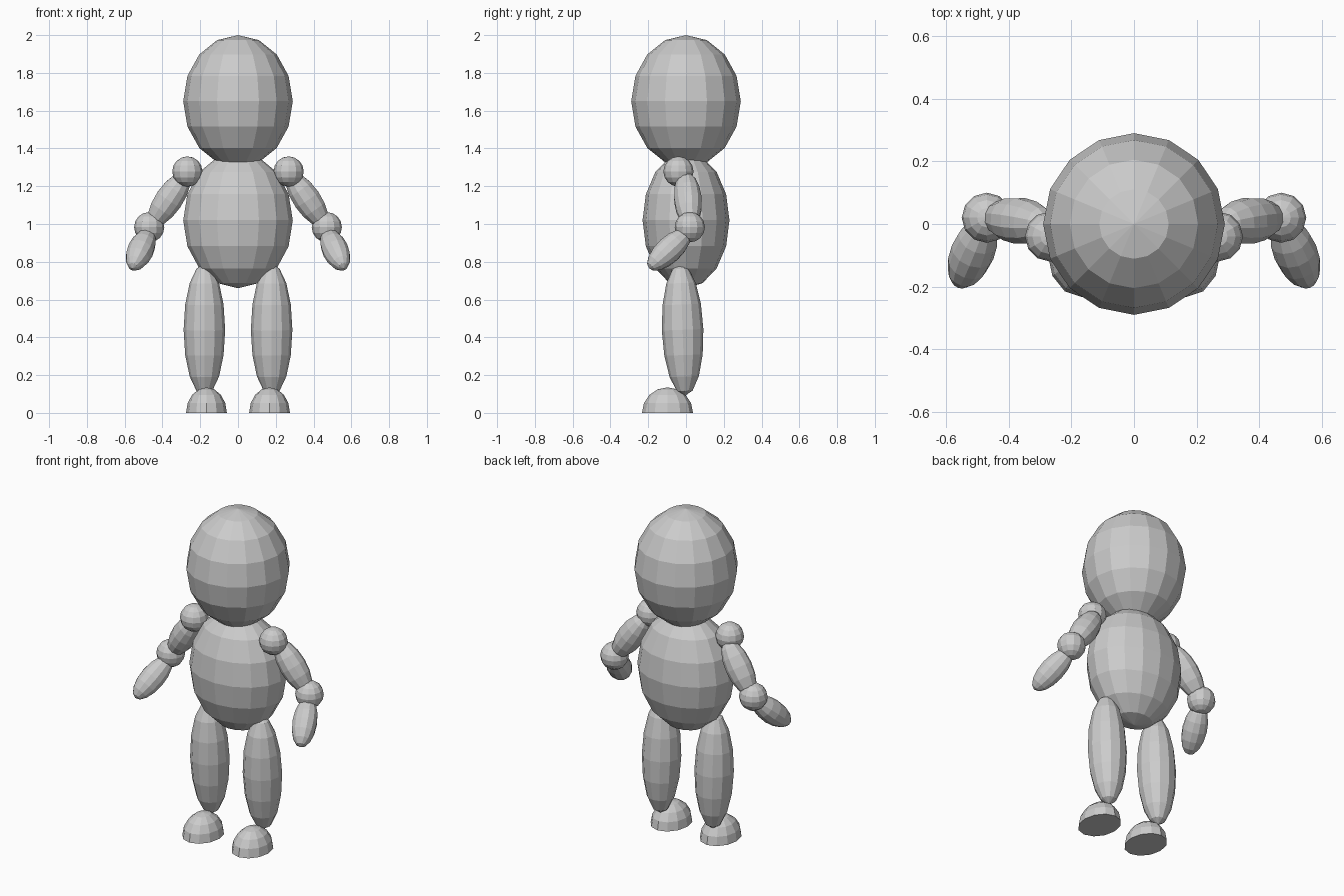
import bpy, bmesh
from mathutils import Vector, Matrix

if "Cube" in bpy.data.objects:
    bpy.data.objects.remove(bpy.data.objects["Cube"])

grey = bpy.data.materials.new("plain grey")
grey.diffuse_color = (0.6, 0.6, 0.6, 1)
grey.use_nodes = True
grey.node_tree.nodes["Principled BSDF"].inputs["Base Color"].default_value = grey.diffuse_color


def ellipsoid(name, centre, radii, axis=(0, 0, 1), segments=12, rings=8, half=False):
    """Low-poly ellipsoid whose long (local z) axis points along axis."""
    bm = bmesh.new()
    bmesh.ops.create_uvsphere(bm, u_segments=segments, v_segments=rings, radius=1)
    if half:  # keep the upper dome and close its flat underside
        geom = bm.verts[:] + bm.edges[:] + bm.faces[:]
        bmesh.ops.bisect_plane(bm, geom=geom, plane_co=(0, 0, 0),
                               plane_no=(0, 0, 1), clear_inner=True)
        bmesh.ops.holes_fill(bm, edges=[e for e in bm.edges if e.is_boundary])
        bmesh.ops.recalc_face_normals(bm, faces=bm.faces[:])
    turn = Vector((0, 0, 1)).rotation_difference(Vector(axis)).to_matrix().to_4x4()
    bm.transform(Matrix.Translation(centre) @ turn @ Matrix.Diagonal((*radii, 1)))
    mesh = bpy.data.meshes.new(name)
    bm.to_mesh(mesh)
    bm.free()
    mesh.materials.append(grey)
    obj = bpy.data.objects.new(name, mesh)
    bpy.context.collection.objects.link(obj)
    return obj


# Head and torso
ellipsoid("head", (0, 0, 1.65), (0.29, 0.29, 0.35), segments=16)
ellipsoid("torso", (0, 0, 1.02), (0.29, 0.23, 0.36), segments=16)

# Limbs, one set per side
for side, s in (("left", 1), ("right", -1)):
    ellipsoid(side + "_shoulder", (s * 0.268, -0.04, 1.278), (0.08, 0.08, 0.08))
    ellipsoid(side + "_upper_arm", (s * 0.365, 0.01, 1.13), (0.075, 0.075, 0.17),
              (s * 0.56, 0.08, -0.82))
    ellipsoid(side + "_elbow", (s * 0.47, 0.02, 0.983), (0.08, 0.08, 0.08))
    ellipsoid(side + "_forearm", (s * 0.515, -0.09, 0.863), (0.07, 0.07, 0.15),
              (s * 0.3, -0.7, -0.65))
    ellipsoid(side + "_leg", (s * 0.178, -0.018, 0.44), (0.11, 0.11, 0.35),
              (0, -0.035, 1))
    ellipsoid(side + "_foot", (s * 0.167, -0.098, 0), (0.108, 0.135, 0.135), half=True)
